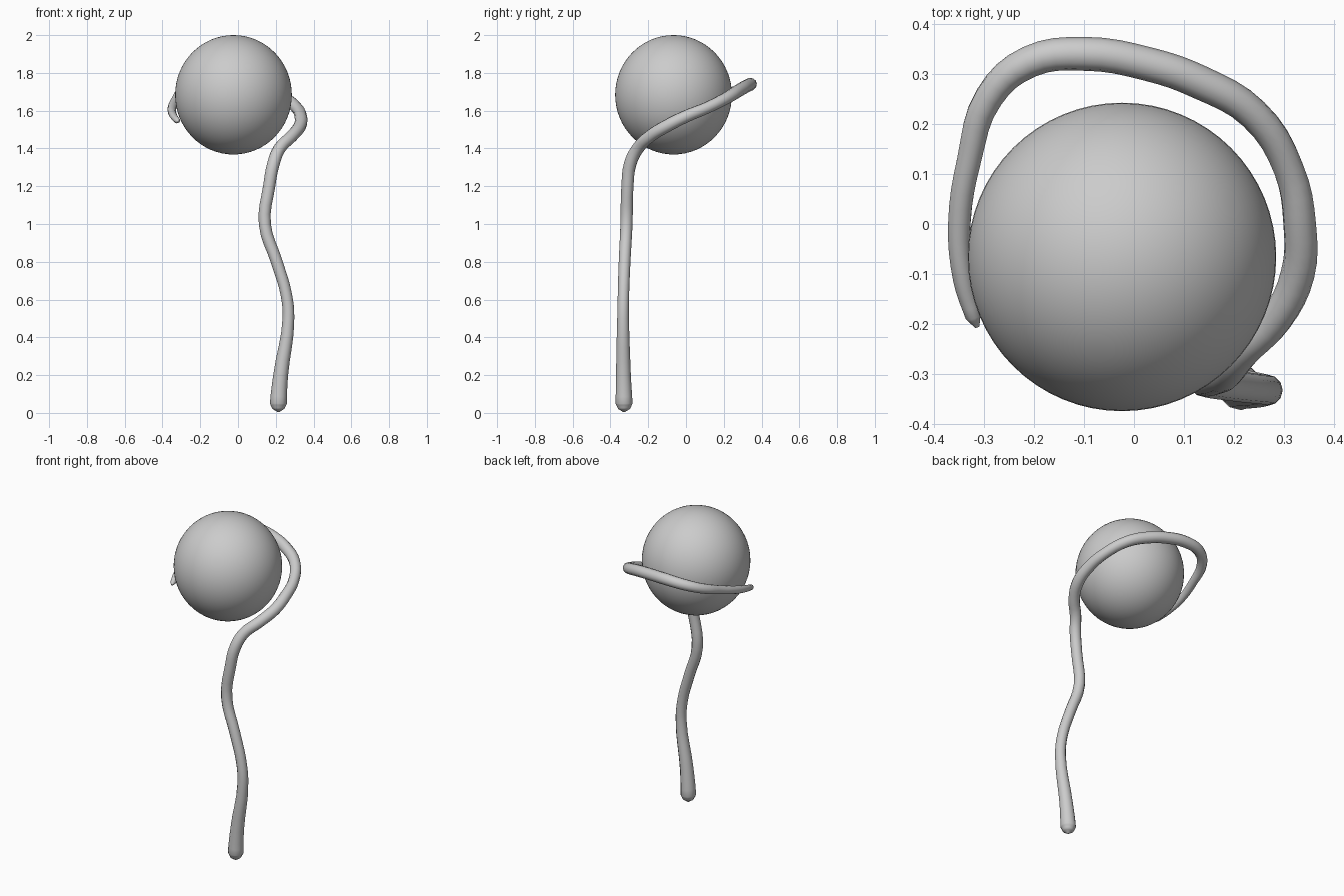
import bpy

# Round head
bpy.ops.mesh.primitive_uv_sphere_add(segments=64, ring_count=32, radius=1,
                                     location=(-0.024, -0.066, 1.684))
head = bpy.context.object
head.name = "ball"
head.scale = (0.309, 0.309, 0.316)
bpy.ops.object.transform_apply(location=False, rotation=False, scale=True)
bpy.ops.object.shade_smooth()

# Stem rising from the floor, then wrapping around the back of the ball: x, y, z, radius
path = [
    (0.214, -0.328, 0.005, 0.006), (0.214, -0.328, 0.022, 0.032),
    (0.214, -0.328, 0.05, 0.045), (0.226, -0.331, 0.2, 0.039),
    (0.267, -0.333, 0.5, 0.031), (0.255, -0.331, 0.63, 0.030),
    (0.205, -0.325, 0.8, 0.031), (0.142, -0.315, 1.0, 0.032),
    (0.165, -0.310, 1.2, 0.032), (0.188, -0.295, 1.32, 0.033),
    (0.22, -0.255, 1.4, 0.033), (0.285, -0.19, 1.465, 0.033),
    (0.328, -0.1, 1.52, 0.034), (0.332, 0.0, 1.57, 0.033),
    (0.31, 0.11, 1.615, 0.031), (0.24, 0.22, 1.67, 0.032),
    (0.13, 0.285, 1.71, 0.034), (0.03, 0.32, 1.73, 0.034),
    (-0.1, 0.341, 1.74, 0.034), (-0.21, 0.325, 1.73, 0.032),
    (-0.29, 0.255, 1.7, 0.029), (-0.33, 0.13, 1.655, 0.025),
    (-0.35, 0.0, 1.61, 0.023), (-0.343, -0.11, 1.575, 0.020),
    (-0.322, -0.185, 1.548, 0.016), (-0.314, -0.206, 1.541, 0.005),
]
curve = bpy.data.curves.new("stem", "CURVE")
curve.dimensions = "3D"
curve.bevel_depth = 1.0
curve.bevel_resolution = 4
curve.resolution_u = 4
curve.use_fill_caps = True
spline = curve.splines.new("BEZIER")
spline.bezier_points.add(len(path) - 1)
for p, (x, y, z, r) in zip(spline.bezier_points, path):
    p.co = (x, y, z)
    p.radius = r
    p.handle_left_type = p.handle_right_type = "AUTO"
stem = bpy.data.objects.new("wrapped_stem", curve)
bpy.context.collection.objects.link(stem)

# Turn the swept curve into a smooth mesh
bpy.ops.object.select_all(action="DESELECT")
stem.select_set(True)
bpy.context.view_layer.objects.active = stem
bpy.ops.object.convert(target="MESH")
bpy.ops.object.shade_smooth()
